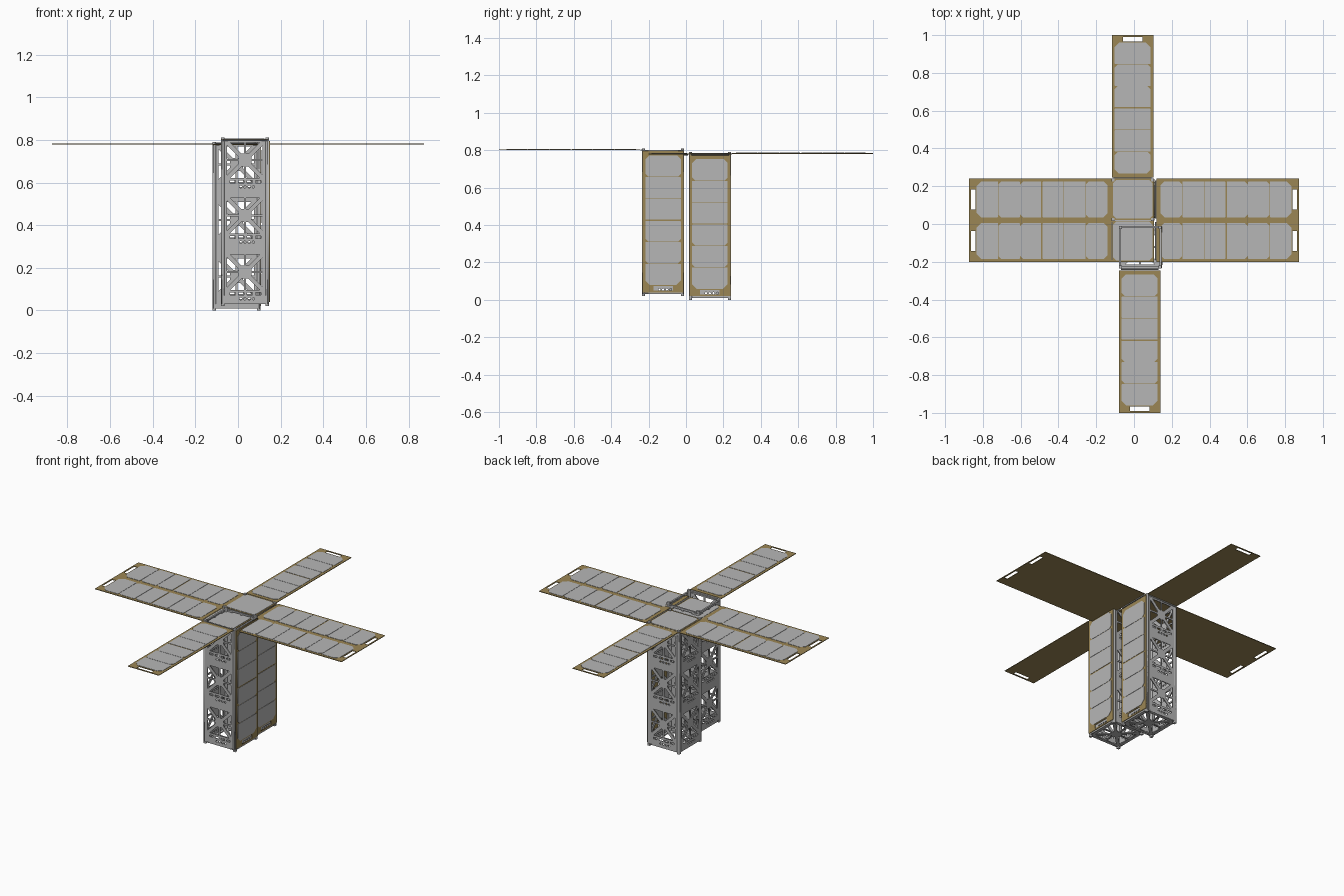
import bpy
from math import cos, sin, pi, radians
from mathutils import Matrix, Vector

cube = bpy.data.objects.get("Cube")
if cube:
    bpy.data.objects.remove(cube, do_unlink=True)


def material(name, rgb):
    m = bpy.data.materials.new(name)
    m.use_nodes = True
    m.diffuse_color = (*rgb, 1)
    m.node_tree.nodes["Principled BSDF"].inputs["Base Color"].default_value = (*rgb, 1)
    return m


METAL = material("brushed_grey_metal", (0.46, 0.46, 0.46))
GOLD = material("gold_board", (0.33, 0.24, 0.09))
CELL = material("pale_grey_cell", (0.47, 0.47, 0.47))

SIZE, HEIGHT = 0.225, 0.77
HALF = SIZE / 2
SKIN = 0.006


def plate(name, outlines, thick, mat, matrix):
    """Flat sheet from closed outlines; outlines inside another become holes."""
    curve = bpy.data.curves.new(name, "CURVE")
    curve.dimensions, curve.fill_mode, curve.extrude = "2D", "BOTH", thick / 2
    for pts in outlines:
        s = curve.splines.new("POLY")
        s.points.add(len(pts) - 1)
        for p, (x, y) in zip(s.points, pts):
            p.co = (x, y, 0, 1)
        s.use_cyclic_u = True
    temp = bpy.data.objects.new(name + "_outline", curve)
    bpy.context.collection.objects.link(temp)
    graph = bpy.context.evaluated_depsgraph_get()
    mesh = bpy.data.meshes.new_from_object(temp.evaluated_get(graph))
    bpy.data.objects.remove(temp, do_unlink=True)
    mesh.materials.clear()
    mesh.materials.append(mat)
    obj = bpy.data.objects.new(name, mesh)
    bpy.context.collection.objects.link(obj)
    obj.matrix_world = matrix
    return obj


def rect(x0, x1, y0, y1):
    return [(x0, y0), (x1, y0), (x1, y1), (x0, y1)]


def disc(x, y, r, n=10):
    return [(x + r * cos(2 * pi * i / n), y + r * sin(2 * pi * i / n)) for i in range(n)]


def star_window(cx, cy, h):
    """Eight openings that leave a hub and eight spokes."""
    a, d, r = 0.005, 0.014, 0.03
    wedge = [(r, a), (h, a), (h, h - d), (r, r - d)]
    holes = []
    for sx in (1, -1):
        for sy in (1, -1):
            holes.append([(cx + sx * x, cy + sy * y) for x, y in wedge])
            holes.append([(cx + sx * y, cy + sy * x) for x, y in wedge])
    return holes


def box(name, x, y, z0, z1, side, mat):
    return plate(name, [rect(-side / 2, side / 2, -side / 2, side / 2)], z1 - z0, mat,
                 Matrix.Translation((x, y, (z0 + z1) / 2)))


def axes(origin, u, v):
    """Placement whose local x, y run along u, v."""
    u, v = Vector(u), Vector(v)
    return Matrix.Translation(origin) @ Matrix((u, v, u.cross(v))).transposed().to_4x4()


def chamfered(x0, x1, half, near, far):
    return [(x0, near - half), (x0 + near, -half), (x1 - far, -half), (x1, far - half),
            (x1, half - far), (x1 - far, half), (x0 + near, half), (x0, half - near)]


# Open lattice frames
def frame_unit(name, cx, cy, base):
    holes = []
    for c in (0.15, 0.415, 0.675):
        holes += star_window(0, c, 0.083)
        holes += [rect(x, x + 0.026, c - 0.107, c - 0.096) for x in (-0.07, -0.03, 0.01, 0.05)]
        holes += [disc(x, c - 0.125, 0.006) for x in (-0.02, 0.0, 0.02, 0.04)]
    wall = [rect(-HALF, HALF, 0, HEIGHT)] + holes
    origin = Matrix.Translation((cx, cy, base))
    for k, side in enumerate(("front", "left", "back", "right")):
        turn = Matrix.Rotation(k * pi / 2, 4, "Z")
        place = Matrix.Translation((0, SKIN / 2 - HALF, 0)) @ Matrix.Rotation(pi / 2, 4, "X")
        plate(f"{name}_{side}_wall", wall, SKIN, METAL, origin @ turn @ place)
    # Bottom plate with the same star opening
    bottom = [rect(-HALF, HALF, -HALF, HALF)] + star_window(0, 0, 0.092)
    plate(name + "_bottom_plate", bottom, SKIN, METAL, origin @ Matrix.Translation((0, 0, SKIN / 2)))
    # Thin rim at the open top
    lip = HALF - 0.01
    rim = [rect(-HALF, HALF, -HALF, HALF), rect(-lip, lip, -lip, lip)]
    plate(name + "_top_rim", rim, SKIN, METAL,
          origin @ Matrix.Translation((0, 0, HEIGHT - SKIN / 2)))
    # Corner rails with protruding feet
    off = HALF - 0.008
    for i, (sx, sy) in enumerate(((1, 1), (1, -1), (-1, 1), (-1, -1))):
        box(f"{name}_rail_{i + 1}", cx + sx * off, cy + sy * off,
            base - 0.01, base + HEIGHT + 0.01, 0.016, METAL)


# Solar panels: board with an end slot, six cells in two groups
def solar_panel(name, origin, u, v, length=0.755):
    place = axes(origin, u, v)
    board = [rect(0, length, -0.11, 0.11), rect(length - 0.033, length - 0.009, -0.052, 0.052)]
    plate(name + "_board", board, 0.004, GOLD, place)
    start, pitch = 0.022, (length - 0.06) / 6
    cells = []
    for i in range(6):
        lo = 0.004 if i == 3 else 0.001
        hi = 0.004 if i == 2 else 0.001
        x = start + i * pitch
        near = 0.02 if i == 0 else 0.002
        far = 0.025 if i == 5 else 0.002 if i in (1, 2) else 0.016
        cells.append(chamfered(x + lo, x + pitch - hi, 0.095, near, far))
    plate(name + "_cells", cells, 0.002, CELL, place @ Matrix.Translation((0, 0, 0.0028)))


def hinge(name, origin, direction):
    bpy.ops.mesh.primitive_cylinder_add(vertices=10, radius=0.004, depth=0.2, location=origin)
    rod = bpy.context.object
    rod.name = name
    rod.rotation_euler = (radians(90), 0, 0) if direction == "y" else (0, radians(90), 0)
    rod.data.materials.append(METAL)
    bpy.ops.object.shade_smooth_by_angle()


units = {"front_unit": (0.0325, -0.1225, 0.03), "back_unit": (-0.0075, 0.1275, 0.01)}
for unit, (cx, cy, base) in units.items():
    frame_unit(unit, cx, cy, base)
    # Fixed panel on the left side of each unit
    solar_panel(unit + "_side_panel", (cx + HALF + 0.002, cy, base + HEIGHT - 0.005),
                (0, 0, -1), (0, 1, 0))

# Deployed wings
solar_panel("front_wing", (0.03, -0.245, 0.803), (0, -1, 0), (1, 0, 0))
solar_panel("back_wing", (-0.0075, 0.245, 0.783), (0, 1, 0), (-1, 0, 0))
hinge("front_hinge", (0.03, -0.239, 0.801), "x")
hinge("back_hinge", (-0.0075, 0.242, 0.78), "x")
for side, s in (("left", 1), ("right", -1)):
    for row, y in (("back", 0.13), ("front", -0.09)):
        solar_panel(f"{side}_{row}_wing", (s * 0.118, y, 0.78), (s, 0, 0), (0, s, 0))
        hinge(f"{side}_{row}_hinge", (s * 0.116, y, 0.777), "y")

# Square panels between the wings
for row, y, z in (("back", 0.13, 0.782), ("front", -0.09, 0.778)):
    place = Matrix.Translation((-0.006, y, z))
    plate(row + "_top_board", [rect(-0.113, 0.113, -0.11, 0.11)], 0.004, GOLD, place)
    plate(row + "_top_cell", [chamfered(-0.104, 0.104, 0.102, 0.016, 0.016)], 0.002, CELL,
          place @ Matrix.Translation((0, 0, 0.0028)))
